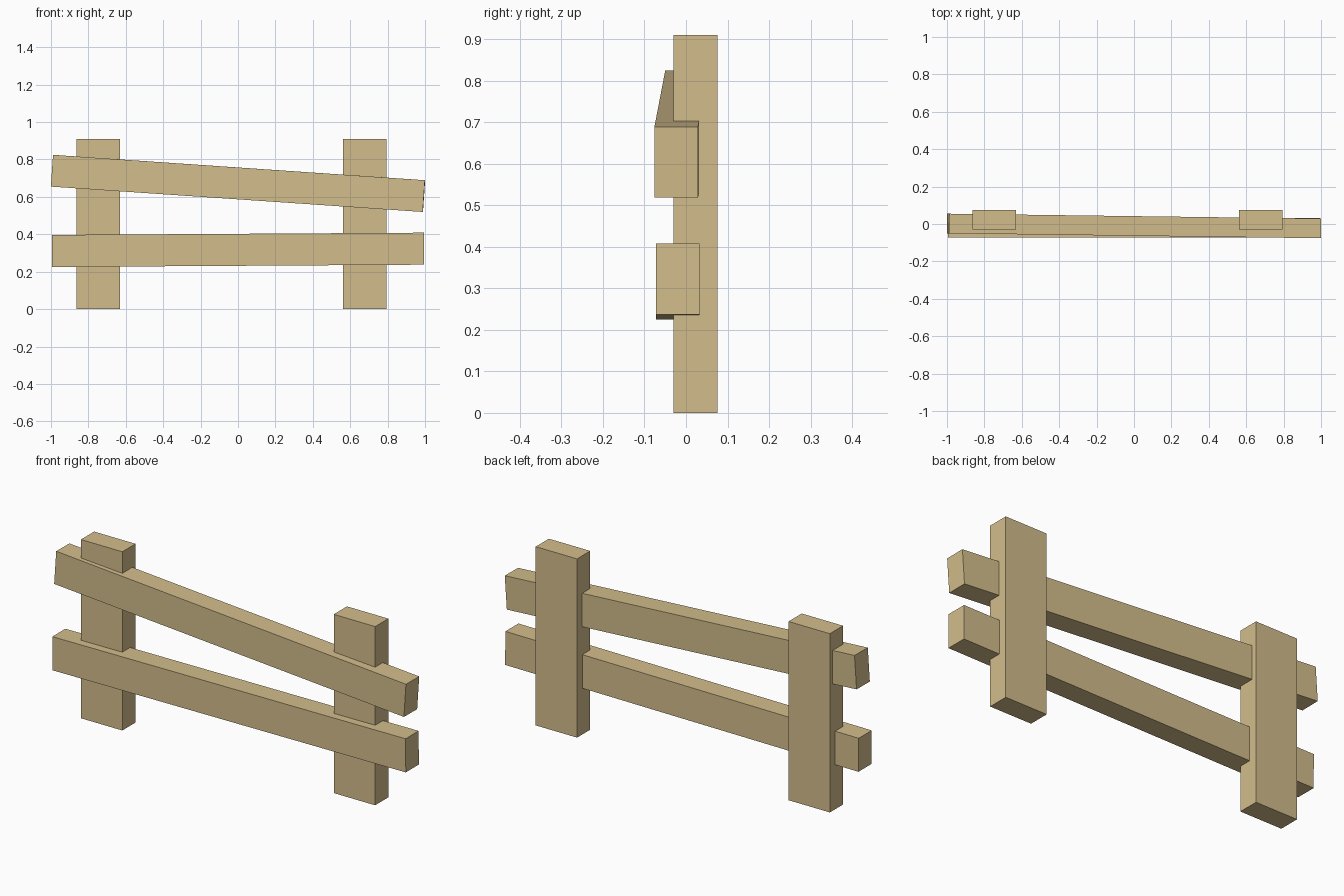
import bpy
from math import radians

if "Cube" in bpy.data.objects:
    bpy.data.objects.remove(bpy.data.objects["Cube"])

wood = bpy.data.materials.new("wood")
wood.diffuse_color = (0.65, 0.51, 0.26, 1)
wood.use_nodes = True
wood.node_tree.nodes["Principled BSDF"].inputs["Base Color"].default_value = wood.diffuse_color


def plank(name, size, centre, tilt=0, yaw=0):
    bpy.ops.mesh.primitive_cube_add(size=1, location=centre,
                                    rotation=(0, radians(tilt), radians(yaw)))
    ob = bpy.context.object
    ob.name = name
    ob.scale = size
    bpy.ops.object.transform_apply(location=False, rotation=False, scale=True)
    ob.data.materials.append(wood)
    return ob


# Upright posts
for name, x in (("left_post", -0.747), ("right_post", 0.677)):
    plank(name, (0.233, 0.106, 0.91), (x, 0.023, 0.455))

# Crooked rails across the front
plank("upper_rail", (1.993, 0.105, 0.17), (0, -0.0105, 0.672), tilt=3.9, yaw=-0.75)
plank("lower_rail", (1.99, 0.105, 0.171), (0, -0.0195, 0.317), tilt=-0.35)
